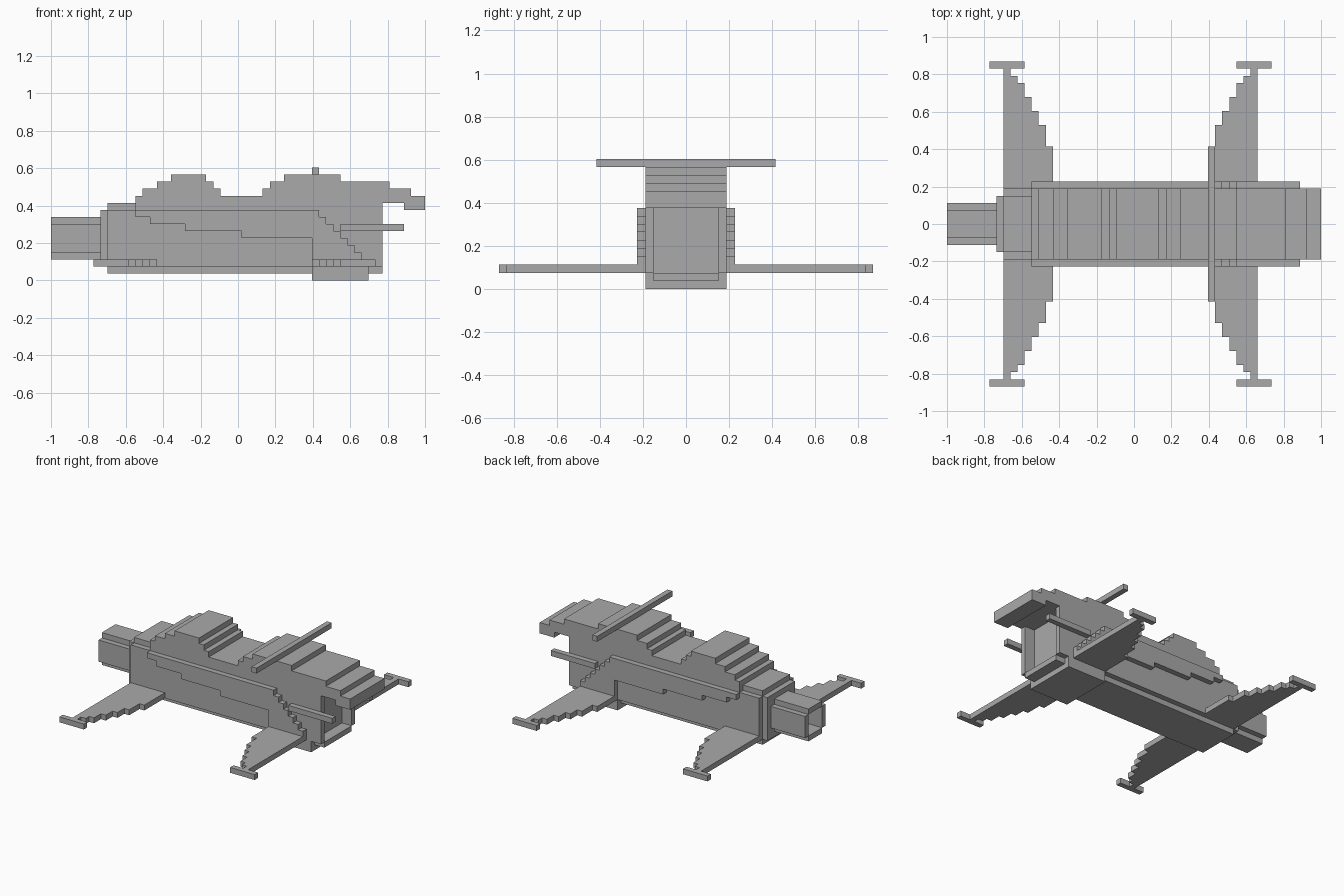
import bpy
import bmesh

cube = bpy.data.objects.get("Cube")
if cube:
    bpy.data.objects.remove(cube, do_unlink=True)

V = 2 / 53       # block size: the ship is 53 blocks long
MID = 53 / 2     # block index of the centre along x

grey = bpy.data.materials.new("hull_grey")
grey.use_nodes = True
grey.diffuse_color = (0.4, 0.4, 0.4, 1)
grey.node_tree.nodes["Principled BSDF"].inputs["Base Color"].default_value = (0.4, 0.4, 0.4, 1)


def prism(name, outline, lo, hi, axis):
    """Extrude an outline (x, z along 'y' or x, y along 'z'), in blocks."""
    bm = bmesh.new()

    def point(a, b, c):
        x, y, z = (a, c, b) if axis == "y" else (a, b, c)
        return ((x - MID) * V, y * V, z * V)

    face = bm.faces.new([bm.verts.new(point(a, b, lo)) for a, b in outline])
    ext = bmesh.ops.extrude_face_region(bm, geom=[face], use_keep_orig=True)
    step = (0, (hi - lo) * V, 0) if axis == "y" else (0, 0, (hi - lo) * V)
    verts = [g for g in ext["geom"] if isinstance(g, bmesh.types.BMVert)]
    bmesh.ops.translate(bm, verts=verts, vec=step)
    bmesh.ops.recalc_face_normals(bm, faces=bm.faces)
    mesh = bpy.data.meshes.new(name)
    bm.to_mesh(mesh)
    bm.free()
    mesh.materials.append(grey)
    obj = bpy.data.objects.new(name, mesh)
    bpy.context.scene.collection.objects.link(obj)
    return obj


def box(name, x, y, z):
    return prism(name, [(x[0], z[0]), (x[1], z[0]), (x[1], z[1]), (x[0], z[1])], y[0], y[1], "y")


def stairs(steps):
    """Turn (start, end, height) runs into a stepped line."""
    return [p for a, b, h in steps for p in ((a, h), (b, h))]


# Main hull with its two humps and the overhanging nose
roof = stairs([(8, 12, 10), (12, 13, 12), (13, 15, 13), (15, 17, 14), (17, 22, 15),
               (22, 23, 14), (23, 24, 13), (24, 30, 12), (30, 31, 13), (31, 33, 14),
               (33, 41, 15), (41, 48, 14), (48, 51, 13), (51, 53, 12)])
under_nose = [(53, 10), (50, 10), (50, 11), (45, 11), (45, 2), (8, 2)]
prism("hull", roof + under_nose, -5, 5, "y")
box("keel", (8, 47), (-4, 4), (1, 2))
box("belly_box", (37, 45), (-5, 5), (0, 2))
box("roof_bar", (37, 38), (-11, 11), (15, 16))

# Rear collar and hollow thruster
box("rear_collar", (7, 12), (-4, 4), (2, 10))
box("rear_roof_plate", (8, 12), (-4, 4), (10, 11))
box("thruster_top", (0, 7), (-2, 2), (8, 9))
box("thruster_bottom", (0, 7), (-2, 2), (3, 4))

# Outlines of the mirrored side parts
panel_lower = stairs([(12, 14, 9), (14, 19, 8), (19, 27, 7), (27, 37, 6)])
panel_front = [p for i in range(7) for p in ((44 - i, 3 + i), (44 - i, 4 + i))]
panel = panel_lower + [(37, 3)] + panel_front + [(12, 10)]
wing = [(8, 5)]
start = 5
for x, end in [(15, 11), (14, 14), (13, 16), (12, 18), (11, 20), (10, 21), (9, 22)]:
    wing += [(x, start), (x, end)]
    start = end
wing.append((8, 22))

for side, s in (("left", 1), ("right", -1)):
    # On this ship y decides the side
    def span(a, b):
        return (min(a * s, b * s), max(a * s, b * s))

    box(f"thruster_wall_{side}", (0, 7), span(2, 3), (4, 8))
    box(f"front_cheek_{side}", (45, 47), span(4, 5), (2, 11))
    prism(f"side_panel_{side}", panel, *span(5, 6), "y")
    box(f"gun_{side}", (41, 50), span(5, 6), (7, 8))

    # Stepped wings: the front pair is the rear pair flipped end to end
    for place, flip in (("rear", False), ("front", True)):
        def fx(x):
            return 52 - x if flip else x

        prism(f"{place}_wing_{side}", [(fx(x), y * s) for x, y in wing], 2, 3, "z")
        box(f"{place}_wing_tip_{side}", sorted((fx(6), fx(11))), span(22, 23), (2, 3))
